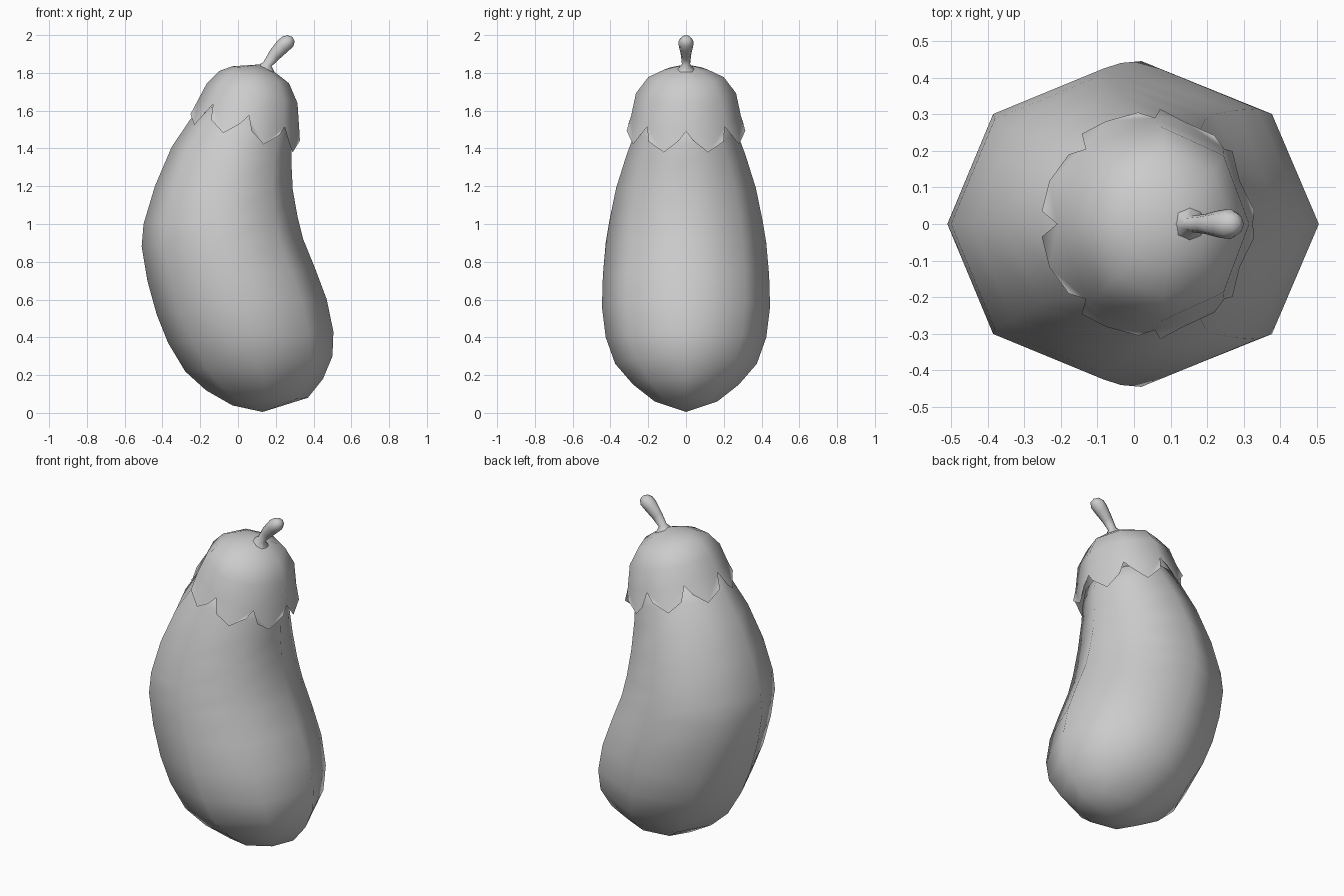
import bpy, bmesh, math
from mathutils import Vector

if "Cube" in bpy.data.objects:
    bpy.data.objects.remove(bpy.data.objects["Cube"], do_unlink=True)

SIDES = 8

grey = bpy.data.materials.new("plain_grey")
grey.use_nodes = True
grey.diffuse_color = (0.6, 0.6, 0.6, 1)
grey.node_tree.nodes["Principled BSDF"].inputs["Base Color"].default_value = (0.6, 0.6, 0.6, 1)


def add_ring(bm, xl, zl, xr, zr, width):
    """Tilted eight-sided ring spanning a left and a right outline point."""
    mid = Vector(((xl + xr) / 2, 0, (zl + zr) / 2))
    half = Vector(((xr - xl) / 2, 0, (zr - zl) / 2))
    depth = Vector((0, width, 0))
    turn = math.tau / SIDES
    return [bm.verts.new(mid + half * math.cos(i * turn) + depth * math.sin(i * turn))
            for i in range(SIDES)]


def loft(bm, sections, bottom=None, top=None):
    """Skin rings from bottom to top, closing either end at a pole."""
    rings = [add_ring(bm, *s) for s in sections]
    for i in range(SIDES):
        j = (i + 1) % SIDES
        for a, b in zip(rings, rings[1:]):
            bm.faces.new((a[i], a[j], b[j], b[i]))
    for pole, ring, order in ((bottom, rings[0], -1), (top, rings[-1], 1)):
        if pole:
            tip = bm.verts.new((pole[0], 0, pole[1]))
            for i in range(SIDES):
                bm.faces.new([ring[i], ring[(i + 1) % SIDES], tip][::order])
    return rings


def finish(bm, name):
    mesh = bpy.data.meshes.new(name)
    bm.to_mesh(mesh)
    bm.free()
    mesh.materials.append(grey)
    for p in mesh.polygons:
        p.use_smooth = True
    obj = bpy.data.objects.new(name, mesh)
    bpy.context.collection.objects.link(obj)


# Curved fruit body: left x, left z, right x, right z, half depth
bm = bmesh.new()
loft(bm, [
    (-.03, .04, .37, .08, .165),
    (-.17, .12, .45, .18, .28),
    (-.28, .22, .50, .30, .375),
    (-.37, .37, .505, .43, .425),
    (-.43, .52, .47, .60, .445),
    (-.48, .70, .41, .76, .44),
    (-.51, .88, .345, .92, .425),
    (-.50, 1.0, .315, 1.04, .405),
    (-.44, 1.2, .29, 1.18, .37),
    (-.35, 1.41, .283, 1.32, .315),
    (-.255, 1.55, .285, 1.42, .27),
    (-.18, 1.63, .27, 1.5, .24),
], bottom=(.13, .005), top=(.06, 1.65))
finish(bm, "fruit_body")

# Leafy cap dome
bm = bmesh.new()
rim = loft(bm, [
    (-.21, 1.66, .325, 1.49, .29),
    (-.165, 1.745, .315, 1.64, .265),
    (-.10, 1.81, .27, 1.745, .20),
    (-.03, 1.835, .20, 1.80, .115),
], top=(.12, 1.845))[0]

# Pointed teeth hanging from each edge of the rim
centre = sum((v.co for v in rim), Vector()) / SIDES
down = Vector((-.22, 0, -.95))
for i in range(SIDES):
    a, b = rim[i], rim[(i + 1) % SIDES]
    out = (a.co + b.co) / 2 - centre
    out.z = 0
    out.normalize()
    spots = [(.1, .08), (.5, .13), (.87, .055)]
    if i < SIDES // 2:
        spots = [(1 - t, d) for t, d in reversed(spots)]
    p, tip, q = [bm.verts.new(a.co.lerp(b.co, t) + down * d + out * min(.035, d / 2))
                 for t, d in spots]
    for face in ((a, p, tip), (a, tip, b), (tip, q, b)):
        bm.faces.new(face)
finish(bm, "leaf_cap")

# Bent stem with a rounded knob
bm = bmesh.new()
loft(bm, [
    (.10, 1.835, .20, 1.79, .05),
    (.135, 1.858, .178, 1.835, .022),
    (.17, 1.92, .215, 1.87, .027),
    (.21, 1.972, .26, 1.91, .038),
    (.235, 1.992, .293, 1.94, .041),
    (.262, 2.0, .30, 1.968, .026),
], top=(.288, 1.99))
finish(bm, "stem")
